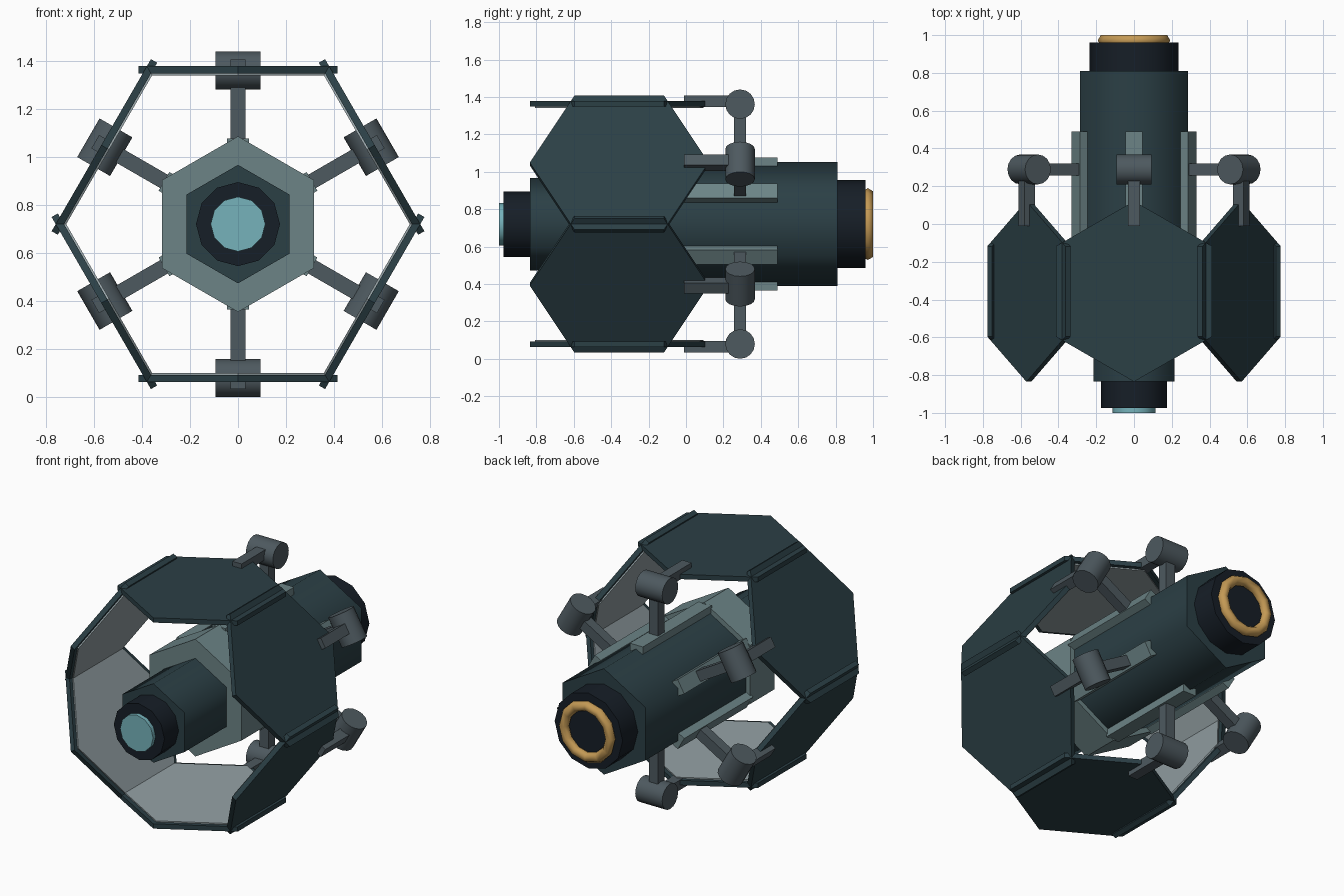
import bpy, bmesh, math
from mathutils import Matrix, Vector

if "Cube" in bpy.data.objects:
    bpy.data.objects.remove(bpy.data.objects["Cube"])

CZ = 0.72  # height of the long axis


def material(name, rgb):
    m = bpy.data.materials.new(name)
    m.diffuse_color = (*rgb, 1)
    m.use_nodes = True
    m.node_tree.nodes["Principled BSDF"].inputs["Base Color"].default_value = m.diffuse_color
    return m


HULL = material("dark_teal", (0.024, 0.05, 0.06))
BLACK = material("near_black", (0.008, 0.013, 0.02))
LIGHT = material("grey_green", (0.15, 0.23, 0.24))
STEEL = material("steel", (0.075, 0.1, 0.115))
INNER = material("pale_grey", (0.3, 0.36, 0.38))
CYAN = material("cyan", (0.18, 0.45, 0.5))
GOLD = material("gold", (0.55, 0.32, 0.09))


def ngon(n, r, phase=0.0, cu=0.0, cv=0.0):
    return [(cu + r * math.cos(phase + math.tau * i / n),
             cv + r * math.sin(phase + math.tau * i / n)) for i in range(n)]


def rect(u0, u1, v0, v1):
    return [(u0, v0), (u1, v0), (u1, v1), (u0, v1)]


def finish(ob, mat, smooth):
    ob.data.materials.append(mat)
    if smooth:
        bpy.ops.object.select_all(action='DESELECT')
        ob.select_set(True)
        bpy.context.view_layer.objects.active = ob
        bpy.ops.object.shade_smooth_by_angle(angle=math.radians(smooth))


def prism(name, pts, w0, w1, axes, mat, smooth=0):
    """Extrude a 2D profile (u, v) from w0 to w1; axes = (u, v, w) directions."""
    u, v, w = axes
    o = Vector((0, 0, CZ))
    bm = bmesh.new()
    a, b = ([bm.verts.new(o + u * p + v * q + w * h) for p, q in pts] for h in (w0, w1))
    bm.faces.new(a)
    bm.faces.new(b)
    n = len(pts)
    for i in range(n):
        j = (i + 1) % n
        bm.faces.new((a[i], a[j], b[j], b[i]))
    bmesh.ops.recalc_face_normals(bm, faces=bm.faces)
    me = bpy.data.meshes.new(name)
    bm.to_mesh(me)
    bm.free()
    ob = bpy.data.objects.new(name, me)
    bpy.context.collection.objects.link(ob)
    finish(ob, mat, smooth)


X, Y, Z = Vector((1, 0, 0)), Vector((0, 1, 0)), Vector((0, 0, 1))
AXIAL = (X, Z, Y)
UP = math.pi / 2

# central body along y
prism("front_lens", ngon(12, 0.114), -1.0, -0.96, AXIAL, CYAN, 40)
prism("front_barrel", ngon(12, 0.175), -0.975, -0.82, AXIAL, BLACK, 40)
prism("front_hull", ngon(6, 0.247, UP), -0.835, -0.3, AXIAL, HULL, 65)
prism("collar", ngon(6, 0.366, UP), -0.42, -0.18, AXIAL, LIGHT)
prism("main_hull", ngon(6, 0.331, UP), -0.4, 0.81, AXIAL, HULL, 65)
prism("rear_barrel", ngon(12, 0.235), 0.8, 0.96, AXIAL, BLACK, 40)

# rear nozzle ring
bpy.ops.mesh.primitive_torus_add(major_segments=12, minor_segments=6, major_radius=0.16,
                                 minor_radius=0.032, location=(0, 0.972, CZ),
                                 rotation=(UP, 0, 0))
ring = bpy.context.object
ring.name = "nozzle_ring"
finish(ring, GOLD, 65)

# six sets of rail, strut, joint, arm and panel around the axis
for i in range(6):
    ang = math.radians(30 + 60 * i)
    R = Vector((math.cos(ang), 0, math.sin(ang)))
    T = Vector((-math.sin(ang), 0, math.cos(ang)))
    out = (T, Y, R)
    n = i + 1
    prism(f"rail_{n}", rect(-0.045, 0.045, -0.19, 0.49), 0.31, 0.356, out, LIGHT)
    prism(f"strut_{n}", rect(-0.032, 0.032, 0.257, 0.321), 0.3, 0.62, out, STEEL)
    prism(f"joint_{n}", ngon(16, 0.079, 0, 0.289, 0.641), -0.093, 0.093, (Y, R, T), STEEL, 40)
    prism(f"arm_{n}", rect(-0.032, 0.032, -0.01, 0.3), 0.625, 0.687, out, STEEL)
    prism(f"panel_{n}", ngon(6, 0.478, UP, 0, -0.357), 0.628, 0.658, out, HULL)
    prism(f"panel_lining_{n}", ngon(6, 0.45, UP, 0, -0.357), 0.62, 0.63, out, INNER)
